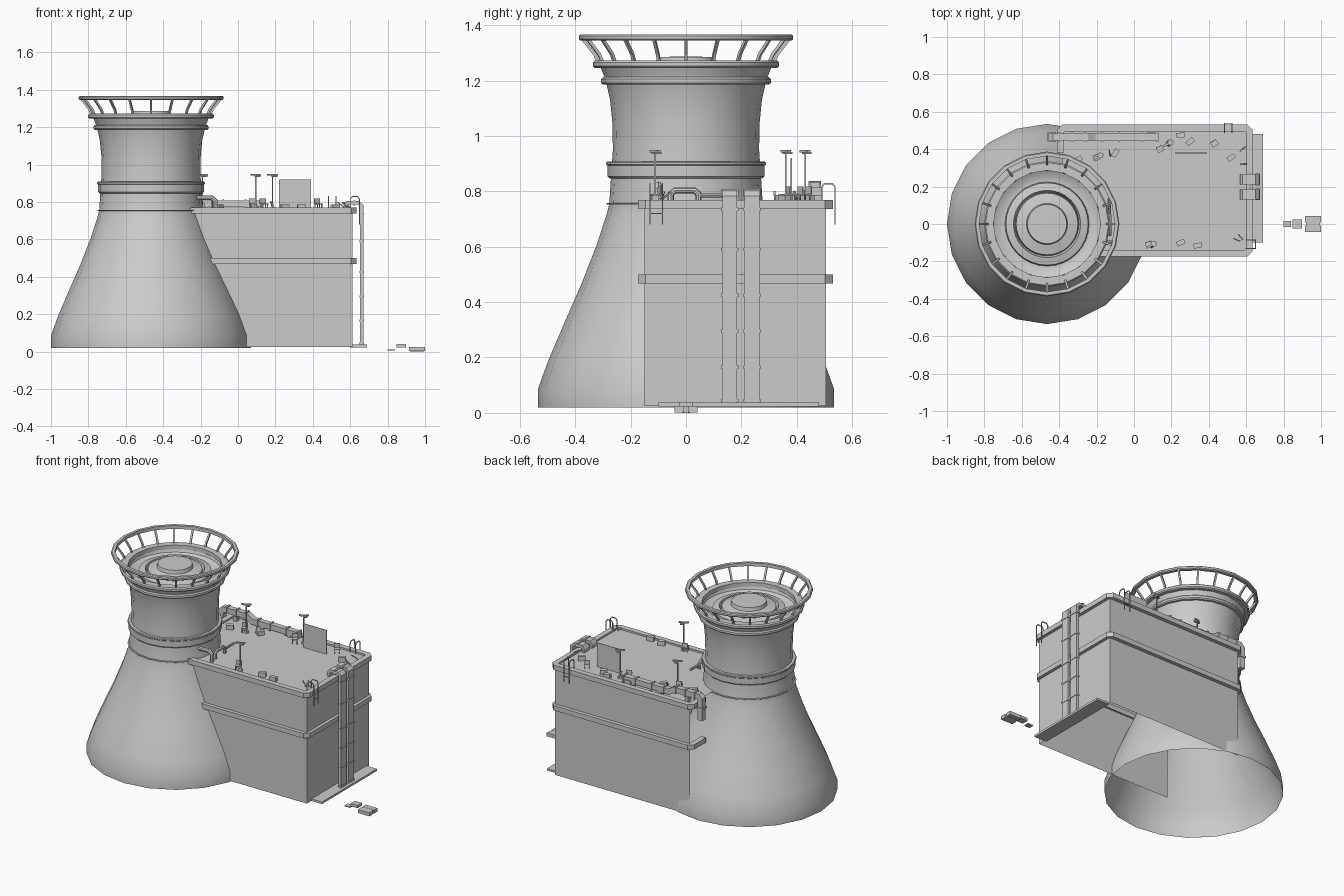
import bpy, bmesh, math, random
from mathutils import Vector, Matrix

if "Cube" in bpy.data.objects:
    bpy.data.objects.remove(bpy.data.objects["Cube"])

random.seed(4)
TX = -0.465  # tower axis


def finish(bm, name, smooth=None, normals=True):
    if normals:
        bmesh.ops.recalc_face_normals(bm, faces=bm.faces)
    me = bpy.data.meshes.new(name)
    bm.to_mesh(me)
    bm.free()
    ob = bpy.data.objects.new(name, me)
    bpy.context.collection.objects.link(ob)
    if smooth:
        bpy.ops.object.select_all(action='DESELECT')
        ob.select_set(True)
        bpy.context.view_layer.objects.active = ob
        bpy.ops.object.shade_smooth_by_angle(angle=math.radians(smooth))
    return ob


def add_box(bm, c, s, rz=0, tilt=0):
    m = (Matrix.Translation(c) @ Matrix.Rotation(rz, 4, 'Z') @ Matrix.Rotation(tilt, 4, 'X')
         @ Matrix.Diagonal((*s, 1)))
    bmesh.ops.create_cube(bm, size=1, matrix=m)


def lathe(name, prof, n=20, closed=False):
    bm = bmesh.new()
    rings = []
    for r, z in prof:
        if r == 0:
            rings.append([bm.verts.new((TX, 0, z))] * n)
        else:
            rings.append([bm.verts.new((TX + r * math.cos(i * math.tau / n),
                                        r * math.sin(i * math.tau / n), z)) for i in range(n)])
    pairs = list(zip(rings, rings[1:])) + ([(rings[-1], rings[0])] if closed else [])
    for a, b in pairs:
        for i in range(n):
            j = (i + 1) % n
            bm.faces.new(list(dict.fromkeys((a[i], a[j], b[j], b[i]))))
    return finish(bm, name, 35, normals=closed)


def ring(name, r, w, z0, z1):
    c = min(w, z1 - z0) * 0.25
    lathe(name, [(r - w, z0), (r - c, z0), (r, z0 + c), (r, z1 - c), (r - c, z1), (r - w, z1)], closed=True)


def sweep(bm, path, w, h, normal, sides=4):
    """Sweep a w x h section (box or round) along a planar path."""
    n = Vector(normal).normalized()
    if sides == 4:
        sec = [(-w / 2, -h / 2), (w / 2, -h / 2), (w / 2, h / 2), (-w / 2, h / 2)]
    else:
        sec = [(w / 2 * math.cos(k * math.tau / sides), h / 2 * math.sin(k * math.tau / sides))
               for k in range(sides)]
    p = [Vector(v) for v in path]
    loops = []
    for i, v in enumerate(p):
        a = (v - p[i - 1]).normalized() if i else (p[1] - v).normalized()
        b = (p[i + 1] - v).normalized() if i < len(p) - 1 else a
        t = (a + b).normalized()
        side = n.cross(t).normalized() / max(0.4, t.dot(a))
        up = n if abs(n.dot(t)) < 1e-4 else t.cross(side).normalized()
        loops.append([bm.verts.new(v + side * x + up * y) for x, y in sec])
    for a, b in zip(loops, loops[1:]):
        for k in range(sides):
            m = (k + 1) % sides
            bm.faces.new((a[k], a[m], b[m], b[k]))
    bm.faces.new(loops[0])
    bm.faces.new(loops[-1][::-1])


# Cooling tower shell, bands and top bowl
lathe("tower_shell", [(.535, .02), (.535, .085), (.497, .19), (.435, .335), (.38, .46), (.325, .60),
                      (.287, .715), (.277, .755), (.271, .85), (.264, .95), (.266, 1.05), (.274, 1.13),
                      (.29, 1.2), (.305, 1.24), (.315, 1.262)])
ring("tower_seam", .287, .02, .752, .757)
ring("tower_band", .283, .03, .846, .905)
ring("tower_band_lip", .288, .03, .893, .908)
ring("tower_neck_ring", .307, .035, 1.185, 1.212)
ring("tower_mouth_ring", .336, .05, 1.245, 1.272)
ring("crown_ring", .387, .024, 1.345, 1.367)
lathe("tower_bowl", [(.30, 1.265), (.285, 1.225), (.25, 1.205), (.225, 1.205), (.22, 1.24),
                     (.18, 1.25), (.17, 1.215), (.165, 1.25), (.11, 1.262), (.105, 1.285), (0, 1.287)][::-1], 32)

# Crown struts
bm = bmesh.new()
for i in range(20):
    a = i * math.tau / 20
    pts = [(TX + r * math.cos(a), r * math.sin(a), z) for r, z in ((.315, 1.26), (.33, 1.295), (.375, 1.352))]
    sweep(bm, pts, .011, .011, (-math.sin(a), math.cos(a), 0))
finish(bm, "crown_struts")

# Annex building: open towards the tower and below
X0, X1, Y0, Y1 = -.385, .613, -.15, .506
bm = bmesh.new()
foot = [(X0, Y0), (X1, Y0), (X1, Y1), (X0, Y1)]
lo = [bm.verts.new((x, y, .025)) for x, y in foot]
hi = [bm.verts.new((x, y, .758)) for x, y in foot]
for i in range(3):
    bm.faces.new((lo[i], lo[i + 1], hi[i + 1], hi[i]))
bm.faces.new(hi)
finish(bm, "annex_walls", normals=False)

# Roof parapet and middle belt with clipped corners
bm = bmesh.new()
for z, xs in ((.753, -.3), (.483, -.22)):
    xa, xb, ya, yb, c = -.395, .616, -.156, .513, .018
    path = [(xs, ya), (xb - c, ya), (xb, ya + c), (xb, yb - c), (xb - c, yb), (xa + c, yb), (xa, yb - c), (xa, .38)]
    sweep(bm, [(x, y, z) for x, y in path], .036, .032, (0, 0, 1))
finish(bm, "annex_trim")

# Foundation slab
bm = bmesh.new()
add_box(bm, (.645, .19, .03), (.09, .58, .014))
finish(bm, "side_slab")

# Twin downpipes over the parapet with bands
bm = bmesh.new()
for y in (.158, .238):
    sweep(bm, [(.575, y, .755), (.575, y, .78), (.585, y, .795), (.645, y, .795), (.661, y, .78), (.661, y, .035)],
          .018, .054, (0, 1, 0))
    for z in (.045, .165, .295, .425, .59, .735):
        add_box(bm, (.661, y, z), (.025, .062, .012))
    add_box(bm, (.62, y, .795), (.012, .062, .026))
finish(bm, "downpipes")

# Long roof duct with collars, dropping over the open end
bm = bmesh.new()
sweep(bm, [(-.44, .465, .66), (-.44, .465, .80), (-.425, .465, .815), (-.25, .465, .815), (-.21, .465, .79),
           (.13, .465, .79)], .036, .036, (0, 1, 0))
for x, z in ((-.40, .815), (-.33, .815), (-.26, .815), (-.17, .79), (-.08, .79), (.04, .79), (.125, .79)):
    add_box(bm, (x, .465, z), (.012, .046, .046))
add_box(bm, (-.44, .465, .74), (.046, .046, .012))
for x in (-.34, -.14, .06):
    add_box(bm, (x, .465, .775), (.025, .03, .035))
finish(bm, "roof_duct")

# Round pipes beside the tower
bm = bmesh.new()
sweep(bm, [(-.23, -.1, .822), (-.14, -.1, .822), (-.122, -.1, .805), (-.122, -.1, .755)], .026, .026, (0, 1, 0), 8)
sweep(bm, [(-.13, -.055, .755), (-.13, -.055, .79), (-.13, -.04, .803), (-.13, .03, .803), (-.13, .045, .79),
           (-.13, .045, .755)], .022, .022, (1, 0, 0), 8)
sweep(bm, [(-.13, .04, .785), (-.13, .14, .785)], .016, .016, (1, 0, 0), 8)
finish(bm, "tower_pipes", 40)

# Antenna masts with feet and crossbars
bm = bmesh.new()
for x, y in ((.095, -.112), (-.19, .36), (.185, .43)):
    add_box(bm, (x, y, .85), (.006, .006, .19))
    add_box(bm, (x, y, .945), (.06, .012, .008), .5)
    add_box(bm, (x + .01, y + .006, .938), (.02, .03, .008), .5)
    bmesh.ops.create_cone(bm, cap_ends=True, segments=6, radius1=.017, radius2=.004, depth=.035,
                          matrix=Matrix.Translation((x, y, .775)))
finish(bm, "antenna_masts")

# Upright panel
bm = bmesh.new()
add_box(bm, (.305, .38, .84), (.17, .004, .16))
finish(bm, "roof_panel")

# Ladder hand rails hooked over the parapet
bm = bmesh.new()
for y in (-.13, -.085):
    sweep(bm, [(.65, y, .68), (.65, y, .815), (.64, y, .828), (.61, y, .828), (.6, y, .815), (.6, y, .755)],
          .005, .005, (0, 1, 0))
for x in (.485, .525):
    sweep(bm, [(x, .538, .68), (x, .538, .815), (x, .528, .828), (x, .5, .828), (x, .49, .815), (x, .49, .755)],
          .005, .005, (1, 0, 0))
add_box(bm, (.65, -.1075, .72), (.004, .045, .004))
add_box(bm, (.505, .538, .72), (.04, .004, .004))
finish(bm, "ladder_rails")

# Scattered crates, stools and loose sticks on the roof
bm = bmesh.new()
for x, y, r in ((.25, .475, .1), (.30, .44, .7), (.09, .475, 0), (-.30, .345, .5), (.52, .355, .6), (.25, -.1, .4),
                (.34, -.115, .2), (-.10, .38, 1)):
    add_box(bm, (x, y, .772), (.045, .026, .03), r)
finish(bm, "roof_crates")
bm = bmesh.new()
for x, y, r in ((.43, .43, .6), (.14, .40, .5), (.08, -.11, .3), (-.20, .355, .4)):
    m = Matrix.Translation((x, y, 0)) @ Matrix.Rotation(r, 4, 'Z')
    add_box(bm, (x, y, .788), (.036, .03, .006), r)
    add_box(bm, m @ Vector((0, .015, .803)), (.036, .004, .03), r)
    for sx in (-.014, .014):
        for sy in (-.011, .011):
            add_box(bm, m @ Vector((sx, sy, .772)), (.004, .004, .03), r)
finish(bm, "roof_stools")
bm = bmesh.new()
for x, y in ((.57, -.07), (.55, -.085), (-.13, .38), (.18, .435), (.58, .40), (.585, .32)):
    add_box(bm, (x, y, .785), (.006, .045, .006), random.uniform(0, 3), random.uniform(.5, 1.1))
finish(bm, "roof_sticks")

# Loose slabs on the ground
bm = bmesh.new()
add_box(bm, (.82, 0, .009), (.04, .034, .006))
add_box(bm, (.873, 0, .031), (.052, .046, .018))
add_box(bm, (.957, .025, .0135), (.086, .034, .023))
add_box(bm, (.957, -.025, .0135), (.086, .034, .023))
add_box(bm, (.957, 0, .012), (.074, .03, .024))
finish(bm, "ground_slabs")
